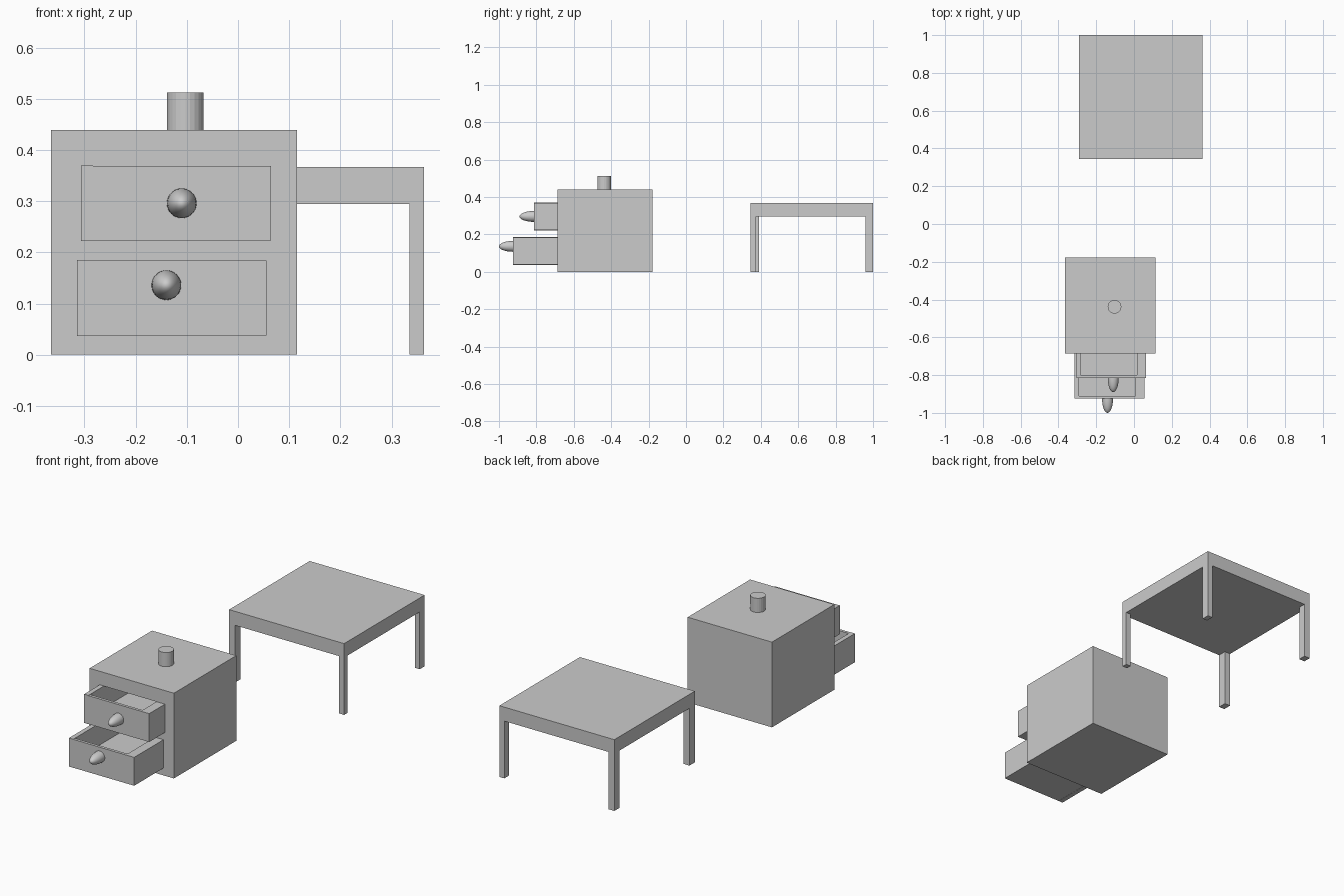
import bpy, bmesh
from mathutils import Vector, Matrix

if "Cube" in bpy.data.objects:
    bpy.data.objects.remove(bpy.data.objects["Cube"])


def finish(bm, name):
    bmesh.ops.recalc_face_normals(bm, faces=bm.faces)
    mesh = bpy.data.meshes.new(name)
    bm.to_mesh(mesh)
    bm.free()
    obj = bpy.data.objects.new(name, mesh)
    bpy.context.collection.objects.link(obj)
    return obj


def add_box(bm, x0, x1, y0, y1, z0, z1):
    lo, hi = Vector((x0, y0, z0)), Vector((x1, y1, z1))
    mat = Matrix.Translation((lo + hi) / 2) @ Matrix.Diagonal((*(hi - lo), 1))
    bmesh.ops.create_cube(bm, size=1, matrix=mat)


def box(name, *bounds):
    bm = bmesh.new()
    add_box(bm, *bounds)
    return finish(bm, name)


def drawer(name, x, front, z):
    # Open tray: front, slightly protruding left side, thick right side, back and floor
    x0, x1 = x, x + 0.371
    y0, y1 = front, front + 0.42
    z0, z1 = z, z + 0.146
    bm = bmesh.new()
    add_box(bm, x0 + 0.007, x1, y0, y0 + 0.015, z0, z1)
    add_box(bm, x0, x0 + 0.024, y0 + 0.001, y1, z0 - 0.001, z1 + 0.001)
    add_box(bm, x1 - 0.048, x1, y0 + 0.015, y1, z0, z1)
    add_box(bm, x0 + 0.024, x1 - 0.048, y1 - 0.02, y1, z0, z1)
    add_box(bm, x0 + 0.024, x1 - 0.048, y0 + 0.015, y1 - 0.02, z0, z0 + 0.035)
    finish(bm, name)
    # Recess in the cabinet behind the tray opening
    return box(name + "_cutter", x0 + 0.012, x1 - 0.024,
               -0.75, y1 - 0.01, z0 + 0.018, z1)


def pull(name, x, y, z, length):
    # Half ellipsoid sitting on the drawer front
    bm = bmesh.new()
    mat = Matrix.Translation((x, y, z)) @ Matrix.Diagonal((0.029, length, 0.029, 1))
    bmesh.ops.create_uvsphere(bm, u_segments=32, v_segments=16, radius=1, matrix=mat)
    geom = bm.verts[:] + bm.edges[:] + bm.faces[:]
    bmesh.ops.bisect_plane(bm, geom=geom, plane_co=(0, y + 0.003, 0),
                           plane_no=(0, 1, 0), clear_outer=True)
    bmesh.ops.holes_fill(bm, edges=[e for e in bm.edges if e.is_boundary])
    obj = finish(bm, name)
    bpy.ops.object.select_all(action='DESELECT')
    obj.select_set(True)
    bpy.context.view_layer.objects.active = obj
    bpy.ops.object.shade_smooth_by_angle()


# Cabinet with two pulled-out drawers
cabinet = box("cabinet_body", -0.365, 0.115, -0.686, -0.178, 0, 0.439)
cutters = [drawer("upper_drawer", -0.307, -0.814, 0.223),
           drawer("lower_drawer", -0.315, -0.925, 0.038)]
for c in cutters:
    mod = cabinet.modifiers.new("recess", 'BOOLEAN')
    mod.operation = 'DIFFERENCE'
    mod.solver = 'EXACT'
    mod.object = c
    c.hide_render = True
    bpy.context.view_layer.objects.active = cabinet
    bpy.ops.object.modifier_apply(modifier=mod.name)
    bpy.data.objects.remove(c)

pull("upper_pull", -0.11, -0.814, 0.296, 0.076)
pull("lower_pull", -0.14, -0.925, 0.136, 0.075)

# Round post on the cabinet top
bm = bmesh.new()
bmesh.ops.create_cone(bm, cap_ends=True, segments=24, radius1=0.036, radius2=0.036,
                      depth=0.073, matrix=Matrix.Translation((-0.103, -0.438, 0.4755)))
finish(bm, "top_post")

# Table: thick slab with four corner legs
X0, X1, Y0, Y1 = -0.292, 0.363, 0.345, 1.0
box("table_top", X0, X1, Y0, Y1, 0.295, 0.367)
box("front_right_leg", X1 - 0.028, X1, Y0, Y0 + 0.028, 0, 0.295)
box("back_right_leg", X1 - 0.028, X1, Y1 - 0.04, Y1, 0, 0.295)
box("front_left_leg", X0, X0 + 0.033, Y0, Y0 + 0.044, 0, 0.295)
box("back_left_leg", X0, X0 + 0.033, Y1 - 0.04, Y1, 0, 0.295)
